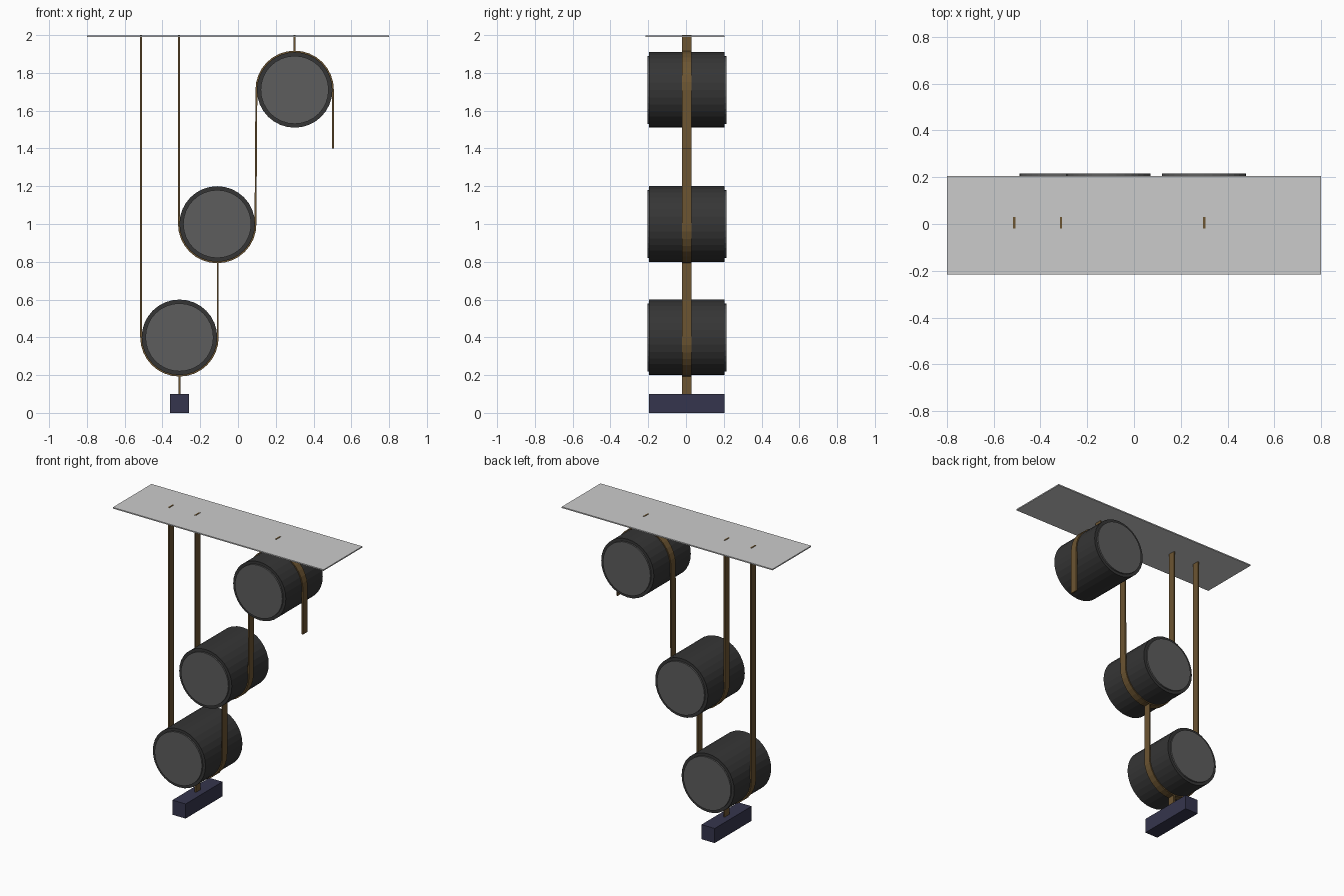
import bpy, bmesh, math
from mathutils import Vector

if "Cube" in bpy.data.objects:
    bpy.data.objects.remove(bpy.data.objects["Cube"])


def material(name, rgb):
    m = bpy.data.materials.new(name)
    m.diffuse_color = (*rgb, 1)
    m.use_nodes = True
    m.node_tree.nodes["Principled BSDF"].inputs["Base Color"].default_value = m.diffuse_color
    return m


PLATE = material("light grey", (0.60, 0.60, 0.60))
BODY = material("charcoal", (0.036, 0.036, 0.036))
CAP = material("mid grey", (0.11, 0.11, 0.11))
ROPE = material("rope brown", (0.15, 0.09, 0.031))
WEIGHT = material("dark blue", (0.036, 0.036, 0.075))

YC = 0.005          # shared centre line of pulleys and ropes
R = 0.2             # pulley radius
RR = 0.2025         # rope centre line radius
ROPE_W, ROPE_T = 0.05, 0.01


def finish(name, bm, mats):
    bmesh.ops.recalc_face_normals(bm, faces=bm.faces)
    me = bpy.data.meshes.new(name)
    bm.to_mesh(me)
    bm.free()
    for m in mats:
        me.materials.append(m)
    ob = bpy.data.objects.new(name, me)
    bpy.context.collection.objects.link(ob)
    return ob


def box(name, lo, hi, mat):
    bm = bmesh.new()
    bmesh.ops.create_cube(bm, size=1)
    for v in bm.verts:
        v.co = Vector([(a + b) / 2 + c * (b - a) for a, b, c in zip(lo, hi, v.co)])
    return finish(name, bm, [mat])


def pulley(name, x, z, sides=32):
    """Drum with a slightly smaller raised disc on each end."""
    bm = bmesh.new()
    profile = [(-0.21, 0.18), (-0.2, 0.18), (-0.2, R), (0.2, R), (0.2, 0.18), (0.21, 0.18)]
    rings = []
    for y, r in profile:
        rings.append([bm.verts.new((x + r * math.cos(2 * math.pi * i / sides), YC + y,
                                    z + r * math.sin(2 * math.pi * i / sides)))
                      for i in range(sides)])
    for k, (a, b) in enumerate(zip(rings, rings[1:])):
        for i in range(sides):
            j = (i + 1) % sides
            f = bm.faces.new((a[i], a[j], b[j], b[i]))
            f.material_index = 1 if k in (0, 4) else 0
    for ring in (rings[0], rings[-1]):
        bm.faces.new(ring).material_index = 1
    return finish(name, bm, [BODY, CAP])


def arc(x, z, a0, a1, n=16):
    """Rope path points around a pulley, from angle a0 to a1 in degrees."""
    return [(x + RR * math.cos(math.radians(a0 + (a1 - a0) * i / n)),
             z + RR * math.sin(math.radians(a0 + (a1 - a0) * i / n))) for i in range(n + 1)]


def rope(name, path):
    """Flat band swept along a path in the x-z plane."""
    bm = bmesh.new()
    pts = [Vector(p) for p in path]
    rings = []
    for i, p in enumerate(pts):
        t = (pts[min(i + 1, len(pts) - 1)] - pts[max(i - 1, 0)]).normalized()
        n = Vector((-t.y, t.x)) * ROPE_T / 2
        rings.append([bm.verts.new((p.x + s * n.x, YC + w * ROPE_W / 2, p.y + s * n.y))
                      for s, w in ((-1, -1), (1, -1), (1, 1), (-1, 1))])
    for a, b in zip(rings, rings[1:]):
        for i in range(4):
            j = (i + 1) % 4
            bm.faces.new((a[i], a[j], b[j], b[i]))
    bm.faces.new(rings[0])
    bm.faces.new(rings[-1])
    return finish(name, bm, [ROPE])


# Ceiling plate and hanging weight
box("ceiling_plate", (-0.8, -0.215, 1.99), (0.8, 0.205, 1.998), PLATE)
box("weight", (-0.36, -0.197, 0), (-0.26, 0.203, 0.1), WEIGHT)

# Pulleys
LOW, MID, TOP = (-0.31, 0.4), (-0.11, 1.0), (0.3, 1.71)
for label, pos in (("lower", LOW), ("middle", MID), ("upper", TOP)):
    pulley(label + "_pulley", *pos)

# Ropes: each runs from the ceiling under its pulley and on to the next one
rope("lower_rope", [(LOW[0] - RR, 2)] + arc(*LOW, 180, 360) + [(LOW[0] + RR, 0.8)])
rope("main_rope", [(MID[0] - RR, 2)] + arc(*MID, 180, 360)
     + arc(*TOP, 180, 0) + [(TOP[0] + RR, 1.4)])
rope("upper_hanger", [(TOP[0], 1.9), (TOP[0], 2)])
rope("weight_hanger", [(LOW[0], 0.1), (LOW[0], 0.2)])
